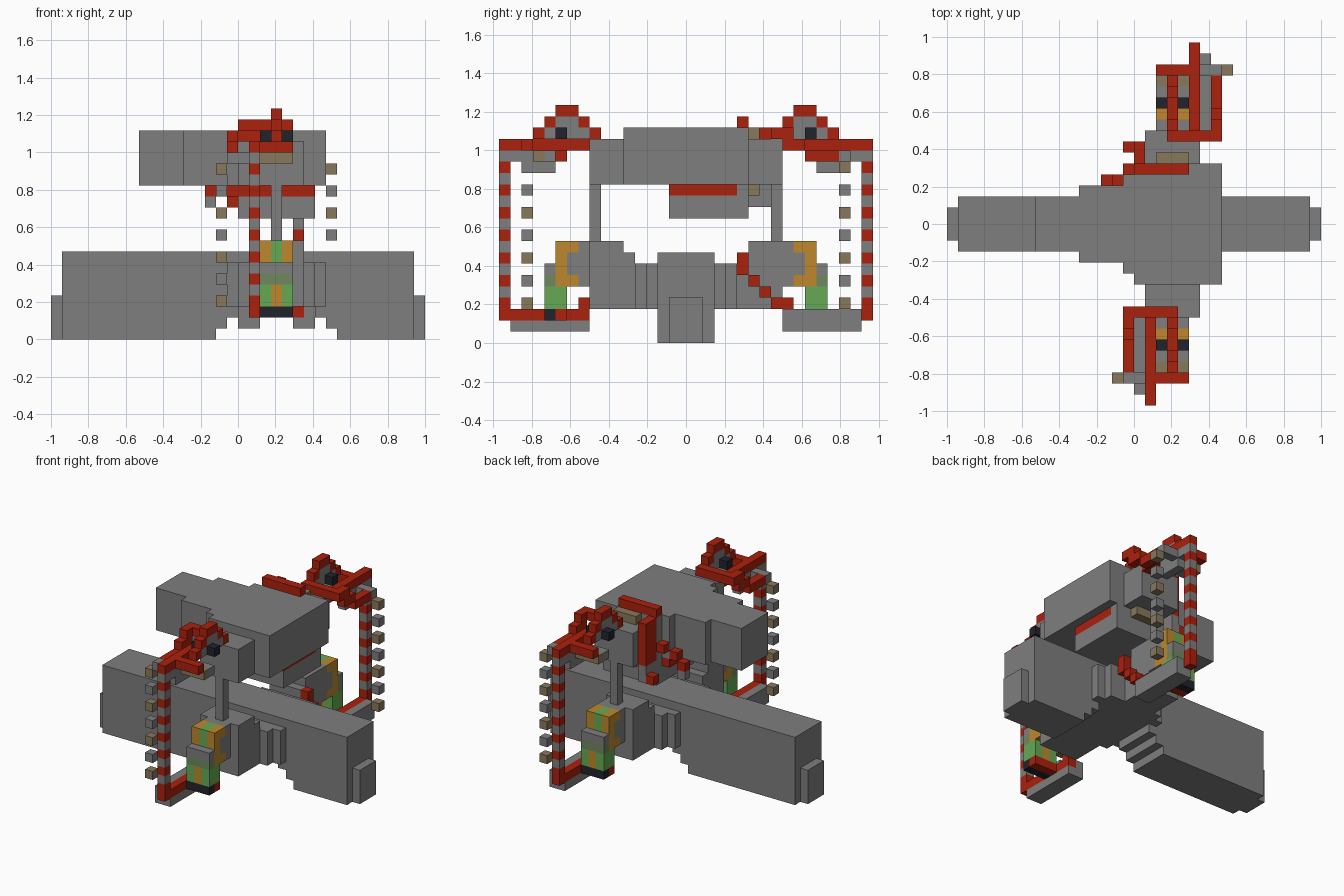
import bpy

cube = bpy.data.objects.get("Cube")
if cube:
    bpy.data.objects.remove(cube, do_unlink=True)

UNIT = 2 / 34  # edge of one block


def material(name, r, g, b):
    m = bpy.data.materials.new(name)
    m.use_nodes = True
    m.diffuse_color = (r, g, b, 1)
    bsdf = next(n for n in m.node_tree.nodes if n.type == "BSDF_PRINCIPLED")
    bsdf.inputs["Base Color"].default_value = (r, g, b, 1)
    bsdf.inputs["Roughness"].default_value = 0.9
    return m


grey = material("grey", 0.21, 0.21, 0.21)
red = material("red", 0.41, 0.015, 0.004)
orange = material("orange", 0.51, 0.25, 0.026)
green = material("green", 0.13, 0.40, 0.09)
dull_green = material("dull green", 0.16, 0.25, 0.12)
tan = material("tan", 0.25, 0.19, 0.107)
black = material("near black", 0.015, 0.017, 0.026)

FACES = ((0, 2, 3, 1), (4, 5, 7, 6), (0, 1, 5, 4),
         (2, 6, 7, 3), (0, 4, 6, 2), (1, 3, 7, 5))


def part(name, mat, *boxes):
    """One object from boxes given as x, y, z start and end in block units."""
    verts, faces = [], []
    for x0, x1, y0, y1, z0, z1 in boxes:
        base = len(verts)
        verts += [(x * UNIT - 1, (y - 16.5) * UNIT, z * UNIT)
                  for x in (x0, x1) for y in (y0, y1) for z in (z0, z1)]
        # reversed winding so normals point outwards
        faces += [tuple(base + v for v in reversed(f)) for f in FACES]
    mesh = bpy.data.meshes.new(name)
    mesh.from_pydata(verts, [], faces)
    mesh.materials.append(mat)
    obj = bpy.data.objects.new(name, mesh)
    bpy.context.collection.objects.link(obj)


def turned(box):
    x0, x1, y0, y1, z0, z1 = box
    return 41 - x1, 41 - x0, 33 - y1, 33 - y0, z0, z1


def both(name, mat, *boxes):
    """The same part at the front and, turned half round, at the back."""
    part("front_" + name, mat, *boxes)
    part("back_" + name, mat, *map(turned, boxes))


# Long cross beam with a stepped arch under its middle
part("cross_beam", grey,
     (1, 15, 14, 19, 0, 8), (26, 33, 14, 19, 0, 8), (17, 24, 14, 19, 3, 8),
     (15, 16, 14, 19, 1, 8), (25, 26, 14, 19, 1, 8),
     (16, 17, 14, 19, 2, 8), (24, 25, 14, 19, 2, 8))
part("beam_ends", grey, (0, 1, 15, 18, 0, 4), (33, 34, 15, 18, 0, 4))

# Lower body crossing the beam
part("lower_hull", grey, (16, 25, 13, 20, 3, 7), (17, 24, 12, 21, 3, 7))
part("front_hull", grey, (18, 23, 8, 12, 3, 8), (18, 23, 8, 11, 8, 9),
     (19, 22, 7, 8, 5, 9))
part("back_hull", grey, (18, 22, 21, 25, 3, 8), (18, 22, 22, 25, 8, 9),
     (19, 22, 25, 26, 5, 9))
part("hull_stair", red, (22, 23, 21, 22, 6, 8),
     *[(22, 23, 22 + n, 23 + n, 5 - n, 6 - n) for n in range(3)])

# Upper deck, widening in steps
part("upper_deck", grey, (8, 25, 14, 19, 14, 19), (12, 25, 13, 20, 14, 19),
     (16, 25, 12, 21, 14, 19), (17, 25, 11, 22, 14, 19))
both("deck_neck", grey, (18, 23, 8, 11, 14, 18))
both("support_post", grey, (20, 21, 8, 9, 9, 14))

# Platform hanging below the deck
part("platform", grey, (17, 24, 15, 21, 11, 13), (17, 24, 21, 22, 11, 14),
     (14, 15, 20, 21, 12, 13))
part("platform_rim", red, (16, 24, 15, 21, 13, 14))

# Red trim and steps along the back of the deck
part("deck_trim", red, (17, 22, 21, 22, 19, 20))
part("side_steps", red, (14, 15, 20, 21, 13, 14), (15, 16, 20, 21, 14, 15),
     (16, 17, 21, 22, 15, 16))
part("trim_column", red, (17, 18, 22, 24, 14, 19), (16, 17, 23, 24, 12, 13))
part("column_foot", grey, (17, 18, 22, 24, 12, 14))
part("deck_insert", tan, (19, 22, 22, 23, 18, 19), (19, 22, 22, 23, 13, 14))

# Banded poles
both("pole_red", red, *[(18, 19, 0, 1, k, k + 1) for k in range(3, 18, 2)])
both("pole_grey", grey, *[(18, 19, 0, 1, k, k + 1) for k in range(4, 17, 2)])

# Floating cubes beside the poles
both("cubes_tan", tan, *[(15, 16, 2, 3, k, k + 1) for k in range(3, 16, 4)])
both("cubes_grey", grey, *[(15, 16, 2, 3, k, k + 1) for k in range(5, 14, 4)])

# Bottom rails from pole to hull
both("rail_top", red, (18, 19, 0, 8, 2, 3), (19, 22, 5, 6, 2, 3),
     (18, 19, 7, 8, 3, 4))
both("rail_base", grey, (17, 18, 1, 8, 1, 3), (18, 19, 1, 8, 1, 2))

# Tank hung between rail and hull
both("tank_foot", black, (19, 22, 4, 5, 2, 3))
both("tank_cap", grey, (19, 22, 4, 5, 6, 7), (19, 22, 6, 7, 6, 8))
both("tank_band", dull_green, (19, 22, 4, 5, 5, 6))
both("tank_sides", green, (19, 20, 4, 6, 3, 5), (21, 22, 4, 6, 3, 5),
     (20, 21, 5, 7, 8, 9), (20, 21, 5, 6, 7, 8))
both("tank_core", orange, (20, 21, 4, 6, 3, 5))
both("tank_frame", orange, (19, 22, 5, 7, 5, 6), (19, 22, 5, 6, 6, 7),
     (19, 20, 5, 6, 7, 9), (21, 22, 5, 6, 7, 9),
     (19, 20, 6, 7, 8, 9), (21, 22, 6, 7, 8, 9))

# Top arm from pole to deck
both("arm_rail", red, (18, 19, 1, 8, 17, 18), (19, 22, 2, 3, 17, 18))
both("arm_base", grey, (18, 19, 1, 5, 16, 17), (18, 19, 2, 5, 15, 16),
     (19, 22, 4, 5, 16, 17), (16, 18, 2, 3, 16, 17))
both("arm_tray", tan, (19, 22, 3, 4, 16, 17))
both("side_handle", red, (16, 17, 3, 6, 16, 17), (16, 17, 6, 8, 17, 18),
     (16, 17, 7, 8, 18, 19), (16, 20, 8, 9, 18, 19))

# Stepped arch over the axle
both("arch", red, (20, 21, 3, 4, 18, 19), (20, 21, 4, 5, 19, 20),
     (20, 21, 5, 7, 20, 21), (20, 21, 7, 8, 19, 20), (20, 21, 8, 9, 18, 19))
both("arch_lining", grey, (20, 21, 3, 4, 17.99, 18), (20, 21, 4, 5, 18, 19),
     (20, 21, 5, 7, 19, 20), (20, 21, 6, 8, 18, 19))
both("axle", black, (19, 22, 5, 6, 18, 19))
